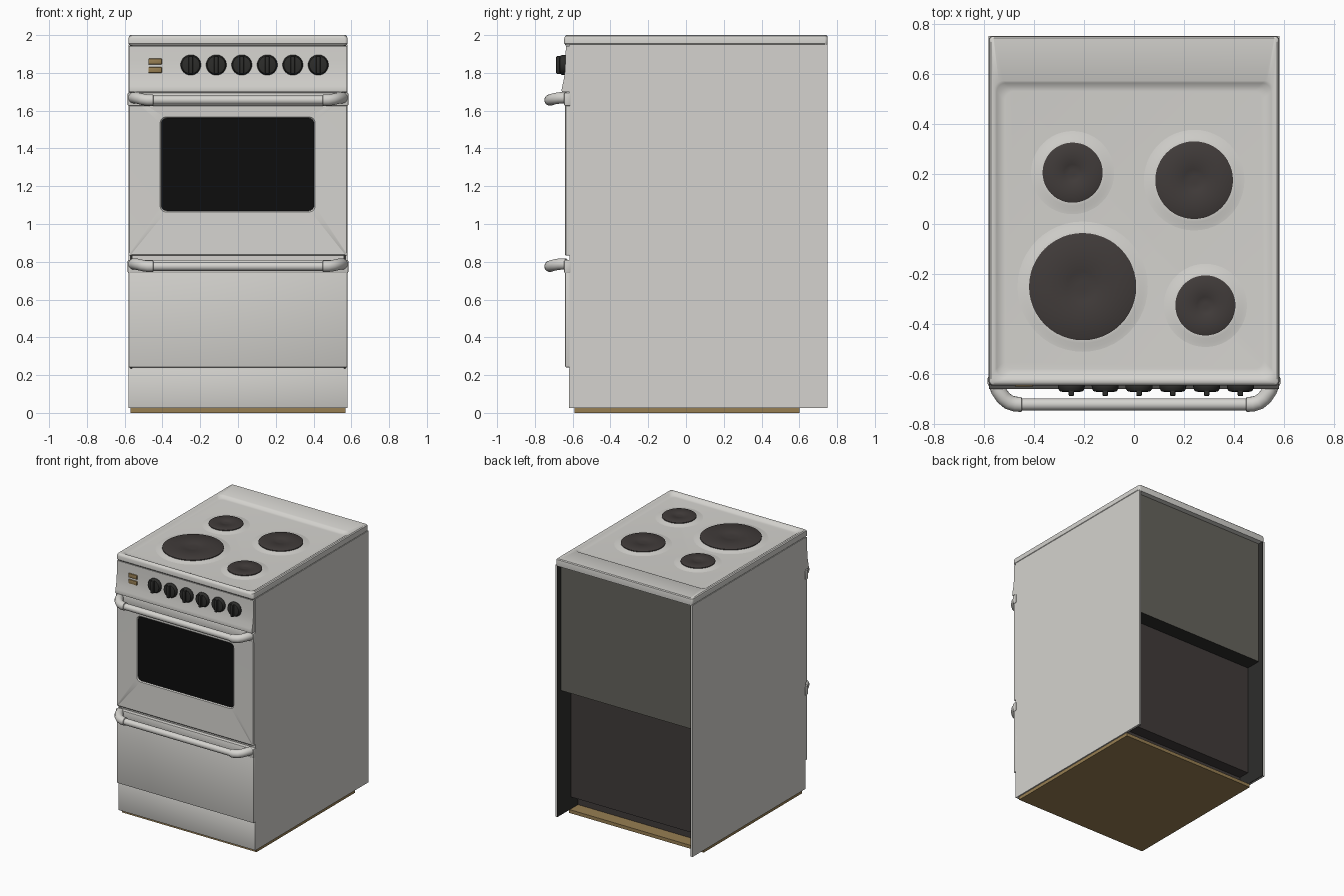
import bpy, bmesh, math
from mathutils import Vector, Matrix

if "Cube" in bpy.data.objects:
    bpy.data.objects.remove(bpy.data.objects["Cube"])


def material(name, rgb):
    m = bpy.data.materials.new(name)
    m.diffuse_color = (*rgb, 1)
    m.use_nodes = True
    m.node_tree.nodes["Principled BSDF"].inputs["Base Color"].default_value = m.diffuse_color
    return m


ENAMEL = material("light enamel", (0.66, 0.65, 0.62))
IRON = material("dark iron", (0.052, 0.044, 0.042))
GLASS = material("black glass", (0.004, 0.004, 0.004))
KNOB = material("knob black", (0.026, 0.026, 0.024))
BROWN = material("brown", (0.31, 0.21, 0.085))
GREY = material("back grey", (0.13, 0.127, 0.108))


def finish(bm, name, mats, angle=35):
    bmesh.ops.recalc_face_normals(bm, faces=bm.faces)
    me = bpy.data.meshes.new(name)
    bm.to_mesh(me)
    bm.free()
    for m in mats:
        me.materials.append(m)
    me.polygons.foreach_set("use_smooth", [True] * len(me.polygons))
    me.set_sharp_from_angle(angle=math.radians(angle))
    ob = bpy.data.objects.new(name, me)
    bpy.context.collection.objects.link(ob)
    return ob


def box(name, x, y, z, mat, bevel=0.0, second=None, rule=None):
    """Box from ranges; faces whose normal passes the rule get the second material."""
    bm = bmesh.new()
    bmesh.ops.create_cube(bm, size=1)
    for v in bm.verts:
        v.co = Vector([r[0] if c < 0 else r[1] for c, r in zip(v.co, (x, y, z))])
    if bevel:
        bmesh.ops.bevel(bm, geom=bm.edges[:], offset=bevel, segments=2,
                        profile=0.5, affect='EDGES')
    bm.normal_update()
    if rule:
        for f in bm.faces:
            f.material_index = int(rule(f.normal))
    return finish(bm, name, [mat, second] if second else [mat])


def rrect(x0, x1, y0, y1, r, n=6):
    pts = []
    for k, (cx, cy) in enumerate([(x1 - r, y1 - r), (x0 + r, y1 - r),
                                  (x0 + r, y0 + r), (x1 - r, y0 + r)]):
        for i in range(n + 1):
            a = math.pi / 2 * (k + i / n)
            pts.append((cx + r * math.cos(a), cy + r * math.sin(a)))
    return pts


def loft(name, rings, place, mats):
    """Bridge equal-length rings of points; the last cap gets the last material."""
    bm = bmesh.new()
    loops = [[bm.verts.new(place(p, q, d)) for p, q in pts] for pts, d in rings]
    for a, b in zip(loops, loops[1:]):
        for i in range(len(a)):
            j = (i + 1) % len(a)
            bm.faces.new((a[i], a[j], b[j], b[i]))
    bm.faces.new(loops[0])
    bm.faces.new(loops[-1]).material_index = len(mats) - 1
    return finish(bm, name, mats)


def lathe(name, prof, loc, mat, n=48, rot=None):
    bm = bmesh.new()
    loops = [[bm.verts.new((r * math.cos(2 * math.pi * i / n),
                            r * math.sin(2 * math.pi * i / n), z))
              for i in range(n)] for r, z in prof]
    for a, b in zip(loops, loops[1:]):
        for i in range(n):
            j = (i + 1) % n
            bm.faces.new((a[i], a[j], b[j], b[i]))
    bm.faces.new(loops[0])
    bm.faces.new(loops[-1])
    if rot:
        bm.transform(rot)
    ob = finish(bm, name, [mat])
    ob.location = loc
    return ob


def flat(p, q, d):
    return (p, q, d)


def upright(p, q, d):
    return (p, d, q)


# Carcass: base, core, side panels with dark linings, back panels
box("base_plate", (-0.57, 0.57), (-0.59, 0.6), (0, 0.026), BROWN)
box("inner_core", (-0.562, 0.562), (-0.612, 0.5), (0.026, 1.95), ENAMEL, 0,
    IRON, lambda n: n.y > 0.5)
for s, side in ((-1, "left"), (1, "right")):
    box(side + "_side_panel", sorted((s * 0.568, s * 0.58)), (-0.618, 0.75),
        (0.026, 1.95), ENAMEL)
    box(side + "_side_lining", sorted((s * 0.562, s * 0.568)), (0.4, 0.749),
        (0.027, 1.95), KNOB)
box("upper_back_panel", (-0.562, 0.562), (0.45, 0.71), (0.98, 1.948), GREY, 0,
    KNOB, lambda n: n.z < -0.5)
box("lower_back_panel", (-0.562, 0.562), (0.45, 0.59), (0.12, 0.985), IRON)

# Front: plinth, drawer, handle strips
box("plinth", (-0.58, 0.58), (-0.62, -0.6), (0.026, 0.236), ENAMEL, 0.003)
box("drawer_front", (-0.58, 0.58), (-0.64, -0.6), (0.241, 0.808), ENAMEL, 0.006)
for z, part in ((1.625, "door"), (0.74, "drawer")):
    box(part + "_top_strip", (-0.584, 0.584), (-0.645, -0.61), (z, z + 0.07),
        ENAMEL, 0.006)

# Oven door sloping gently in to a rounded window
loft("oven_door", [
    (rrect(-0.58, 0.58, 0.832, 1.69, 0.008), -0.6),
    (rrect(-0.58, 0.58, 0.832, 1.69, 0.008), -0.636),
    (rrect(-0.574, 0.574, 0.838, 1.684, 0.008), -0.641),
    (rrect(-0.412, 0.408, 1.064, 1.566, 0.03), -0.634),
    (rrect(-0.406, 0.402, 1.07, 1.56, 0.028), -0.626)],
    upright, [ENAMEL, GLASS])

# Control panel: profile swept across the front
prof = [(-0.6, 1.7), (-0.657, 1.7), (-0.659, 1.708), (-0.655, 1.73), (-0.647, 1.765),
        (-0.641, 1.81), (-0.638, 1.87), (-0.636, 1.942), (-0.6, 1.942)]
loft("control_panel", [(prof, -0.578), (prof, 0.578)],
     lambda p, q, d: (d, p, q), [ENAMEL])

# Indicator lights
for i, z in enumerate((1.86, 1.815)):
    box(f"indicator_light_{i + 1}", (-0.475, -0.403), (-0.649, -0.63),
        (z - 0.015, z + 0.015), BROWN, 0.003)

# Knobs with grip ridges
face_front = Matrix.Rotation(math.pi / 2, 4, 'X')
for i in range(6):
    x = -0.25 + 0.135 * i
    lathe(f"knob_{i + 1}", [(0.05, 0), (0.054, 0.008), (0.053, 0.02), (0.047, 0.031),
                            (0.035, 0.034)], (x, -0.636, 1.842), KNOB, 32, face_front)
    box(f"knob_grip_{i + 1}", (x - 0.011, x + 0.011), (-0.687, -0.65),
        (1.795, 1.889), KNOB, 0.005)


# Handles: a tapered tube from bracket to bracket
def handle(name, dz):
    half = [(0.552, -0.635, 1.668, 0.030), (0.541, -0.665, 1.668, 0.030),
            (0.522, -0.693, 1.664, 0.030), (0.500, -0.711, 1.659, 0.030),
            (0.475, -0.719, 1.656, 0.030), (0.450, -0.720, 1.656, 0.030),
            (0.447, -0.720, 1.656, 0.024)]
    path = half + [(-x, y, z, r) for x, y, z, r in reversed(half)]
    pts = [Vector(p[:3]) for p in path]
    n = 20
    rings = []
    for i, p in enumerate(pts):
        t = (pts[min(i + 1, len(pts) - 1)] - pts[max(i - 1, 0)]).normalized()
        if abs(p.x) < 0.46:
            t = Vector((-1, 0, 0))
        side = t.cross(Vector((0, 0, 1))).normalized()
        up = side.cross(t)
        r = path[i][3]
        rings.append([p + Vector((0, 0, dz)) + r * (side * math.cos(a) + up * math.sin(a))
                      for a in (2 * math.pi * k / n for k in range(n))])
    bm = bmesh.new()
    loops = [[bm.verts.new(c) for c in ring] for ring in rings]
    for a, b in zip(loops, loops[1:]):
        for k in range(n):
            j = (k + 1) % n
            bm.faces.new((a[k], a[j], b[j], b[k]))
    bm.faces.new(loops[0])
    bm.faces.new(loops[-1])
    finish(bm, name, [ENAMEL])


handle("oven_door_handle", 0)
handle("drawer_handle", -0.88)

# Hob top: rounded slab with a shallow tray
loft("hob_top", [
    (rrect(-0.572, 0.572, -0.637, 0.75, 0.012), 1.946),
    (rrect(-0.58, 0.58, -0.645, 0.75, 0.015), 1.956),
    (rrect(-0.58, 0.58, -0.645, 0.75, 0.015), 1.982),
    (rrect(-0.577, 0.577, -0.641, 0.748, 0.015), 1.994),
    (rrect(-0.57, 0.57, -0.633, 0.742, 0.015), 2.0),
    (rrect(-0.557, 0.557, -0.62, 0.572, 0.035), 2.0),
    (rrect(-0.548, 0.548, -0.611, 0.563, 0.035), 1.995),
    (rrect(-0.535, 0.535, -0.598, 0.55, 0.035), 1.984),
    (rrect(-0.515, 0.515, -0.578, 0.53, 0.035), 1.982)], flat, [ENAMEL])

# Hotplates on soft raised rings
for i, (x, y, r) in enumerate([(-0.245, 0.205, 0.12), (0.24, 0.175, 0.155),
                               (-0.205, -0.25, 0.214), (0.285, -0.325, 0.12)]):
    lathe(f"hotplate_seat_{i + 1}", [(r + 0.05, 1.9815), (r + 0.03, 1.984),
                                     (r + 0.012, 1.989), (r - 0.002, 1.991)],
          (x, y, 0), ENAMEL)
    lathe(f"hotplate_{i + 1}", [(r, 1.985), (r, 1.996), (r - 0.006, 1.9995),
                                (r * 0.33, 1.9995), (r * 0.28, 1.996),
                                (r * 0.1, 1.995)], (x, y, 0), IRON)
